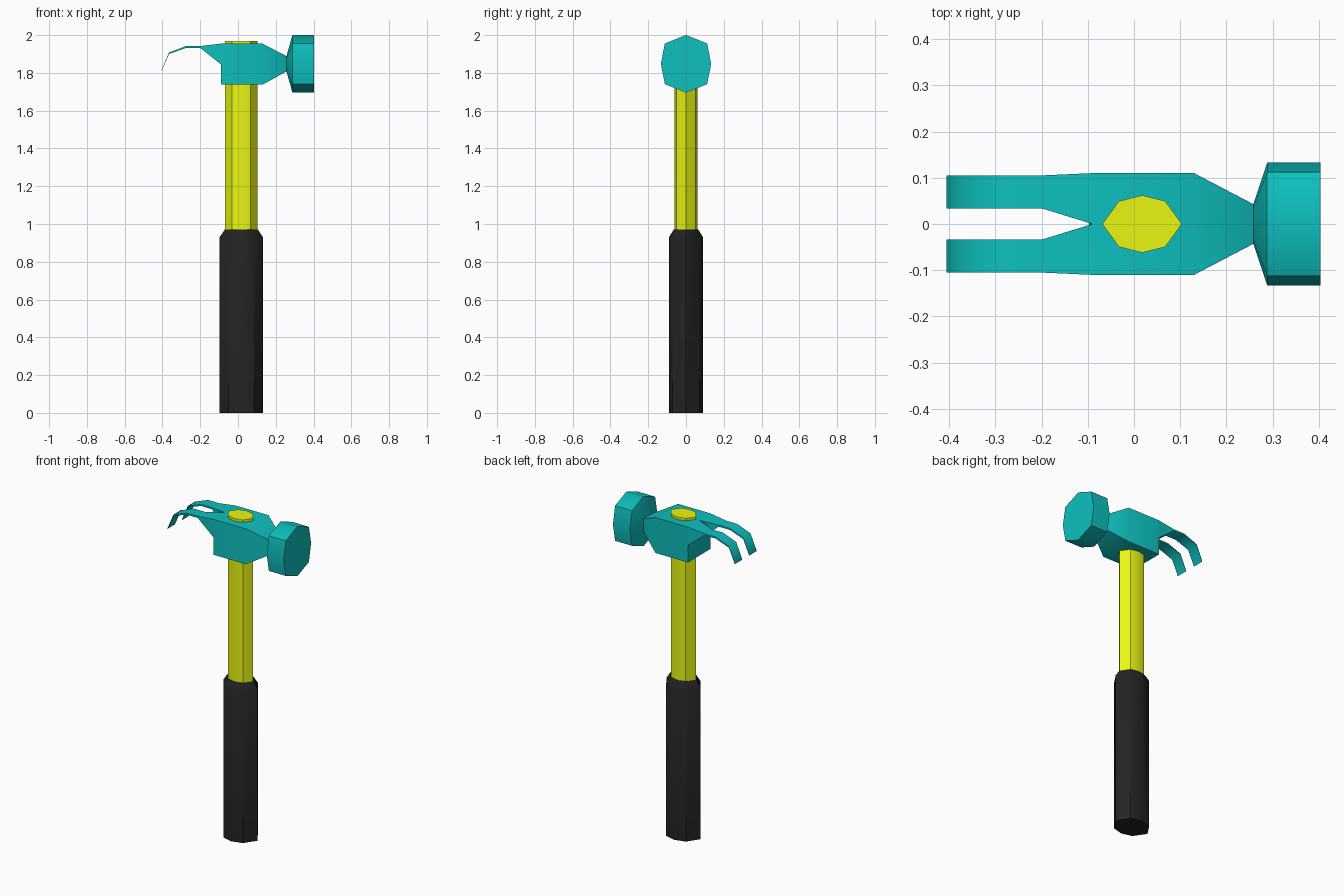
import bpy, bmesh
from math import radians

if "Cube" in bpy.data.objects:
    bpy.data.objects.remove(bpy.data.objects["Cube"])


def material(name, rgb):
    m = bpy.data.materials.new(name)
    m.diffuse_color = (*rgb, 1)
    m.use_nodes = True
    m.node_tree.nodes["Principled BSDF"].inputs["Base Color"].default_value = m.diffuse_color
    return m


TEAL = material("teal", (0.004, 0.53, 0.52))
YELLOW = material("yellow", (0.81, 0.93, 0.006))
BLACK = material("black", (0.017, 0.017, 0.017))


def finish(name, bm, mat, angle):
    """Make the object; edges sharper than the angle stay hard."""
    bmesh.ops.recalc_face_normals(bm, faces=bm.faces)
    mesh = bpy.data.meshes.new(name)
    bm.to_mesh(mesh)
    bm.free()
    mesh.materials.append(mat)
    mesh.shade_smooth()
    mesh.set_sharp_from_angle(angle=radians(angle))
    ob = bpy.data.objects.new(name, mesh)
    bpy.context.collection.objects.link(ob)
    return ob


def octagon(rx, ry, dx, dy):
    """Eight points: four on the axes, four on the diagonals."""
    return [(rx, 0), (dx, dy), (0, ry), (-dx, dy),
            (-rx, 0), (-dx, -dy), (0, -ry), (dx, -dy)]


def prism(name, rings, mat, angle):
    """Capped loft through rings of points."""
    bm = bmesh.new()
    loops = [[bm.verts.new(p) for p in ring] for ring in rings]
    for a, b in zip(loops, loops[1:]):
        for i in range(8):
            j = (i + 1) % 8
            bm.faces.new((a[i], a[j], b[j], b[i]))
    bm.faces.new(loops[0])
    bm.faces.new(loops[-1])
    return finish(name, bm, mat, angle)


def upright(rx, ry, z):
    return [(0.0175 + x, y, z) for x, y in octagon(rx, ry, 0.58 * rx, 0.8 * ry)]


def facing_x(ry, rz, x):
    return [(x, y, 1.848 + z) for y, z in octagon(ry, rz, 0.842 * ry, 0.707 * rz)]


# Handle and grip
prism("grip", [upright(0.115, 0.09, 0), upright(0.115, 0.09, 0.93),
               upright(0.088, 0.065, 0.97)], BLACK, 35)
prism("handle", [upright(0.086, 0.062, 0.96), upright(0.086, 0.062, 1.97)], YELLOW, 35)

# Striking face with its conical back
prism("striking_face", [facing_x(0.043, 0.045, 0.258), facing_x(0.133, 0.1525, 0.288),
                        facing_x(0.133, 0.1525, 0.403)], TEAL, 50)

# Head body and claw, half of it: x, bottom z, top z, inner y, outer y
stations = [
    (0.258, 1.808, 1.888, 0, 0.043),
    (0.13, 1.738, 1.955, 0, 0.11),
    (-0.09, 1.738, 1.955, 0, 0.11),
    (-0.09, 1.845, 1.955, 0, 0.11),
    (-0.2, 1.932, 1.942, 0.034, 0.105),
    (-0.275, 1.932, 1.942, 0.034, 0.105),
    (-0.365, 1.9, 1.908, 0.034, 0.105),
    (-0.405, 1.81, 1.815, 0.034, 0.105),
]
bm = bmesh.new()
rings = [[bm.verts.new(p) for p in ((x, yi, zb), (x, yo, zb), (x, yo, zt), (x, yi, zt))]
         for x, zb, zt, yi, yo in stations]
for k, (a, b) in enumerate(zip(rings, rings[1:])):
    step = stations[k][0] == stations[k + 1][0]
    open_centre = stations[k + 1][3] == 0
    for i in range(4):
        if (step and i > 0) or (open_centre and i == 3):
            continue
        j = (i + 1) % 4
        bm.faces.new((a[i], a[j], b[j], b[i]))
bm.faces.new(rings[0])
bm.faces.new(rings[-1])
bmesh.ops.remove_doubles(bm, verts=bm.verts, dist=0.0005)
head = finish("claw_head", bm, TEAL, 50)
mirror = head.modifiers.new("mirror", "MIRROR")
mirror.use_axis = (False, True, False)
